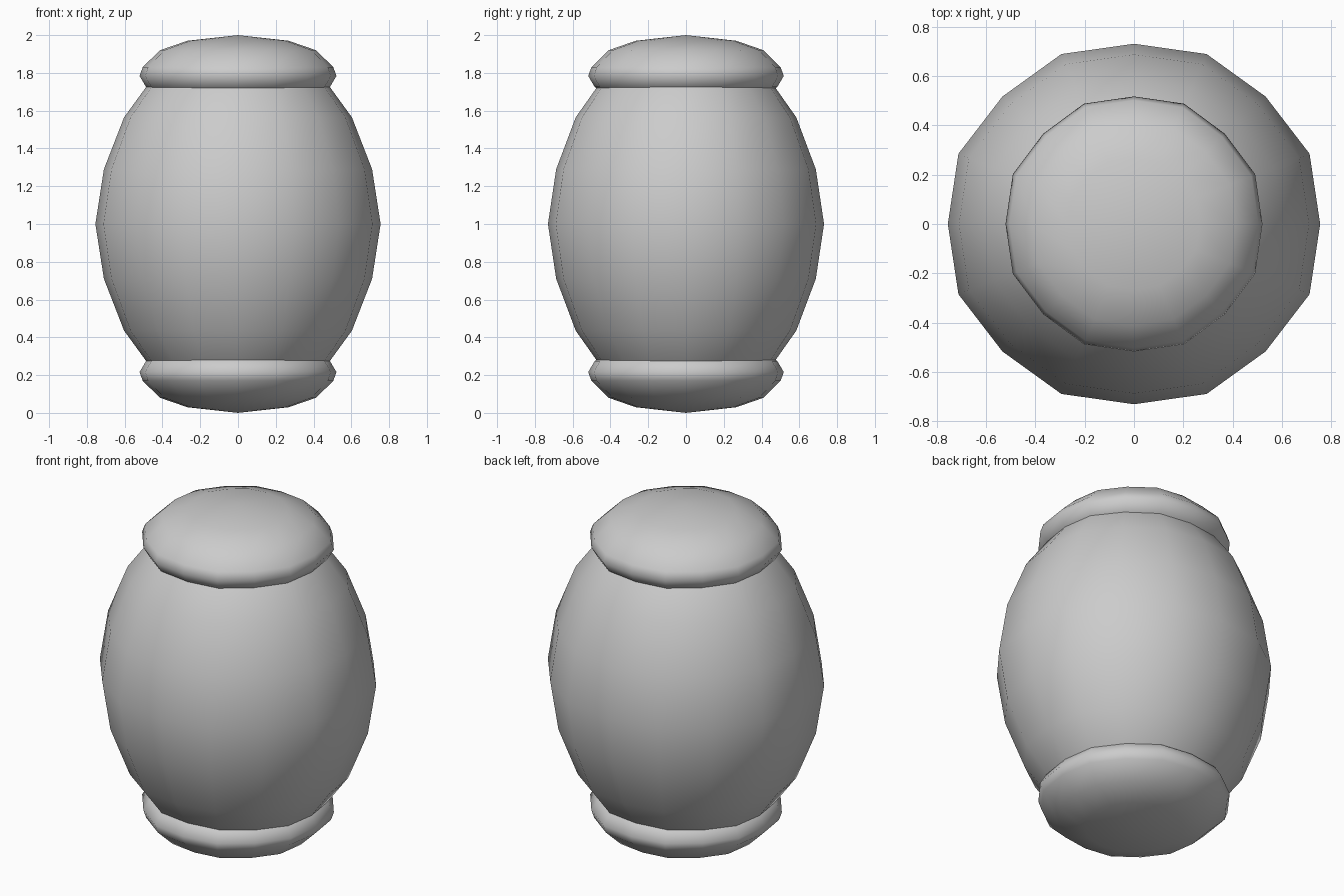
import bpy, bmesh, math

if "Cube" in bpy.data.objects:
    bpy.data.objects.remove(bpy.data.objects["Cube"])

grey = bpy.data.materials.new("plain_grey")
grey.diffuse_color = (0.6, 0.6, 0.6, 1)
grey.use_nodes = True
grey.node_tree.nodes["Principled BSDF"].inputs["Base Color"].default_value = grey.diffuse_color

# Slightly squared 16-sided outline, from a quarter turn
QUARTER = [(1, 0), (0.943, 0.39), (0.707, 0.707), (0.39, 0.943)]
OUTLINE = list(QUARTER)
for _ in range(3):
    OUTLINE += [(-y, x) for x, y in OUTLINE[-4:]]


def lathe(name, profile, y_scale):
    """Sweep (radius, z) points, from pole to pole, around the outline."""
    bm = bmesh.new()
    rings = []
    for r, z in profile:
        if r == 0:
            rings.append([bm.verts.new((0, 0, z))] * 16)
        else:
            rings.append([bm.verts.new((r * x, r * y * y_scale, z)) for x, y in OUTLINE])
    for low, high in zip(rings, rings[1:]):
        for i in range(16):
            j = (i + 1) % 16
            corners = dict.fromkeys((low[i], low[j], high[j], high[i]))
            bm.faces.new(list(corners))
    bmesh.ops.recalc_face_normals(bm, faces=bm.faces)
    for f in bm.faces:
        f.smooth = True
    mesh = bpy.data.meshes.new(name)
    bm.to_mesh(mesh)
    bm.free()
    mesh.materials.append(grey)
    obj = bpy.data.objects.new(name, mesh)
    bpy.context.collection.objects.link(obj)
    return obj


def flipped(profile):
    return [(r, 2 - z) for r, z in reversed(profile)]


# Bulging body, mirrored about its middle
upper = [(0.71, 1.29), (0.603, 1.565), (0.485, 1.727), (0.40, 1.815), (0.2, 1.88), (0, 1.9)]
lathe("barrel_body", flipped(upper) + [(0.755, 1)] + upper, 0.968)

# Rounded cushion caps at both ends
cap = [(0, 1.62), (0.27, 1.635), (0.41, 1.67), (0.487, 1.726), (0.521, 1.783),
       (0.505, 1.83), (0.413, 1.92), (0.268, 1.97), (0, 2)]
lathe("top_cap", cap, 0.993)
lathe("bottom_cap", flipped(cap), 0.993)
